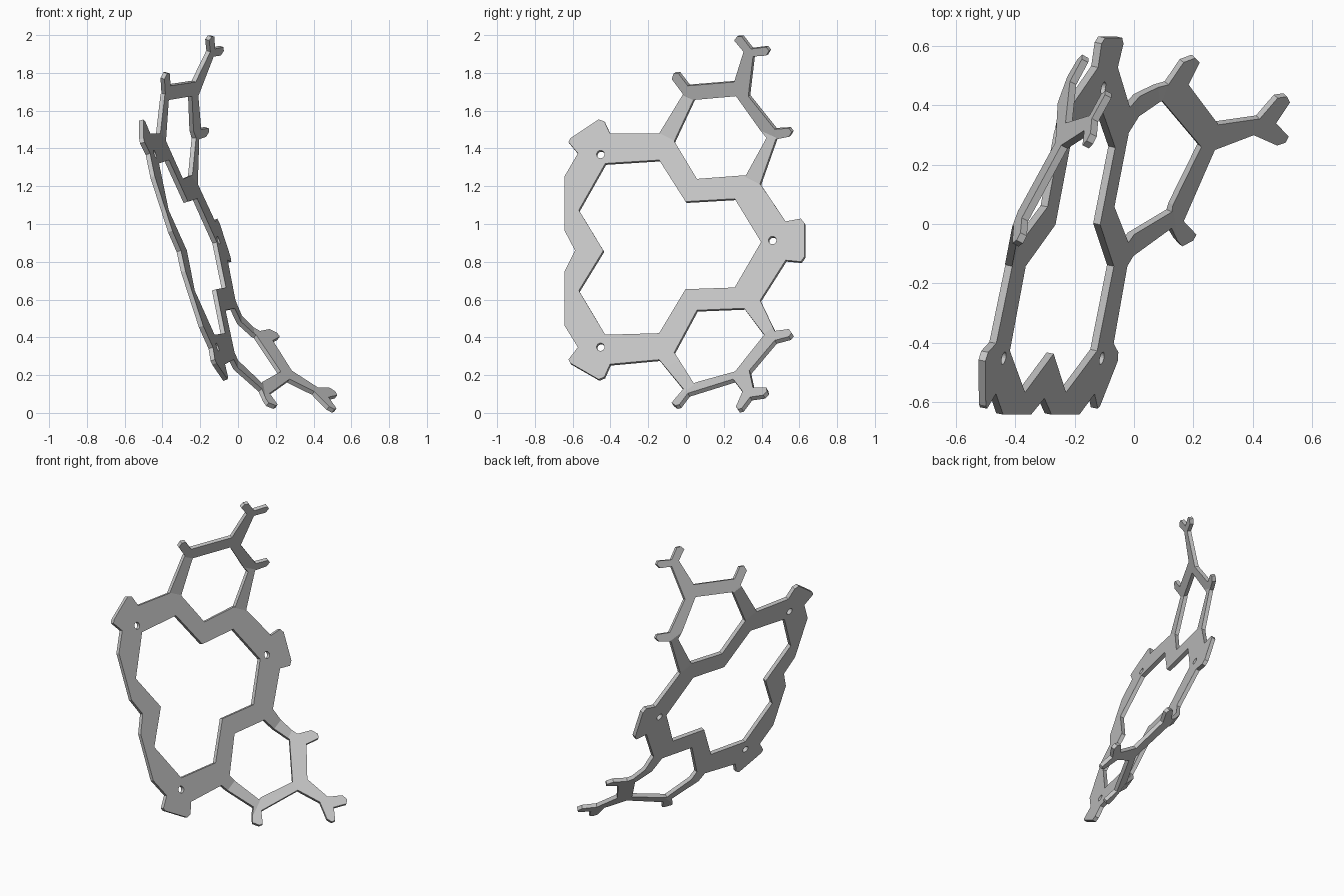
import bpy, bmesh, math
from mathutils import Vector

cube = bpy.data.objects.get("Cube")
if cube:
    bpy.data.objects.remove(cube, do_unlink=True)

THICKNESS = 0.025

# Planes written as (y factor, z factor, constant)
BASE = (0.207, -0.324, 0.085)
UPPER_MID, UPPER_END = (0.122, 0.24, -0.338), (0.308, 0.649, -1.024)
LOWER_MID, LOWER_END = (0.23, -0.45, 0.13), (0.654, -1.032, 0.192)


def plane(p, y, z):
    return p[0] * y + p[1] * z + p[2]


def sheet_x(y, z):
    bends = (UPPER_MID, UPPER_END, LOWER_MID, LOWER_END)
    return plane(BASE, y, z) + max(0, *(plane(p, y, z) for p in bends))


def mirrored(points):
    """Reflect across the plate's slightly tilted middle line, reversed."""
    return [(y, 2 * (0.883 + 0.046 * y) - z) for y, z in reversed(points)]


def circle(y, z, r=0.021, n=16):
    return [(y + r * math.cos(2 * math.pi * i / n),
             z + r * math.sin(2 * math.pi * i / n)) for i in range(n)]


# Base plate outline, upper half
left_edge = [(-.64, .96), (-.64, 1.25), (-.57, 1.37), (-.62, 1.43), (-.61, 1.45),
             (-.46, 1.55), (-.43, 1.54), (-.40, 1.475), (-.14, 1.475)]
right_edge = [(.395, 1.21), (.53, 1.01), (.61, 1.025), (.63, 1.0)]

# Folded flaps with rounded prongs
upper_flap = [(-.01, 1.69), (-.07, 1.77), (-.06, 1.80), (-.035, 1.80), (.015, 1.735),
              (.26, 1.755), (.31, 1.915), (.26, 1.975), (.275, 1.995), (.30, 1.995),
              (.35, 1.93), (.43, 1.94), (.445, 1.92), (.43, 1.895), (.36, 1.89),
              (.335, 1.68), (.475, 1.505), (.55, 1.51), (.565, 1.49), (.55, 1.465),
              (.48, 1.45)]
lower_flap = [(.475, .425), (.55, .435), (.565, .415), (.55, .395), (.475, .375),
              (.34, .215), (.36, .125), (.43, .125), (.435, .105), (.415, .085),
              (.345, .075), (.30, .015), (.28, .01), (.27, .025), (.305, .105),
              (.255, .17), (.015, .095), (-.03, .035), (-.05, .03), (-.07, .045),
              (-.01, .12)]
outline = ([(-.585, .856)] + left_edge + upper_flap + right_edge
           + mirrored(right_edge) + lower_flap + mirrored(left_edge))

# Openings
half_window = [(-.565, 1.07), (-.425, 1.317), (-.14, 1.335), (0, 1.115), (.26, 1.13)]
window = [(-.435, .856)] + half_window + [(.40, .901)] + mirrored(half_window)
upper_hexagon = [(.045, 1.66), (.27, 1.68), (.43, 1.455), (.32, 1.255), (.06, 1.235),
                 (-.06, 1.435)]
lower_hexagon = [(-.06, .317), (.06, .54), (.31, .55), (.42, .405), (.265, .21),
                 (.045, .15)]
holes = [circle(-.45, 1.365), circle(-.45, .345), circle(.46, .91)]

# Fill the flat sheet between outline and openings
bm = bmesh.new()
for loop in [outline, window, upper_hexagon, lower_hexagon] + holes:
    verts = [bm.verts.new((0, y, z)) for y, z in loop]
    for a, b in zip(verts, verts[1:] + verts[:1]):
        bm.edges.new((a, b))
bmesh.ops.triangle_fill(bm, edges=bm.edges[:], use_beauty=True, normal=(1, 0, 0))

# Crease the sheet along the fold lines, then bend it
for mid, end in ((UPPER_MID, UPPER_END), (LOWER_MID, LOWER_END)):
    for crease in (mid, tuple(e - m for e, m in zip(end, mid))):
        n = Vector((0, crease[0], crease[1]))
        bmesh.ops.bisect_plane(bm, geom=bm.verts[:] + bm.edges[:] + bm.faces[:],
                               dist=0.0005, plane_co=n * (-crease[2] / n.length_squared),
                               plane_no=n)
for v in bm.verts:
    v.co.x = sheet_x(v.co.y, v.co.z)
bmesh.ops.recalc_face_normals(bm, faces=bm.faces[:])

mesh = bpy.data.meshes.new("folded_plate")
bm.to_mesh(mesh)
bm.free()
plate = bpy.data.objects.new("folded_plate", mesh)
bpy.context.collection.objects.link(plate)

solid = plate.modifiers.new("thickness", 'SOLIDIFY')
solid.thickness = THICKNESS
solid.offset = 0

# Plain grey metal
grey = bpy.data.materials.new("light_grey")
grey.use_nodes = True
colour = (0.55, 0.55, 0.55, 1)
grey.diffuse_color = colour
grey.node_tree.nodes["Principled BSDF"].inputs["Base Color"].default_value = colour
mesh.materials.append(grey)
